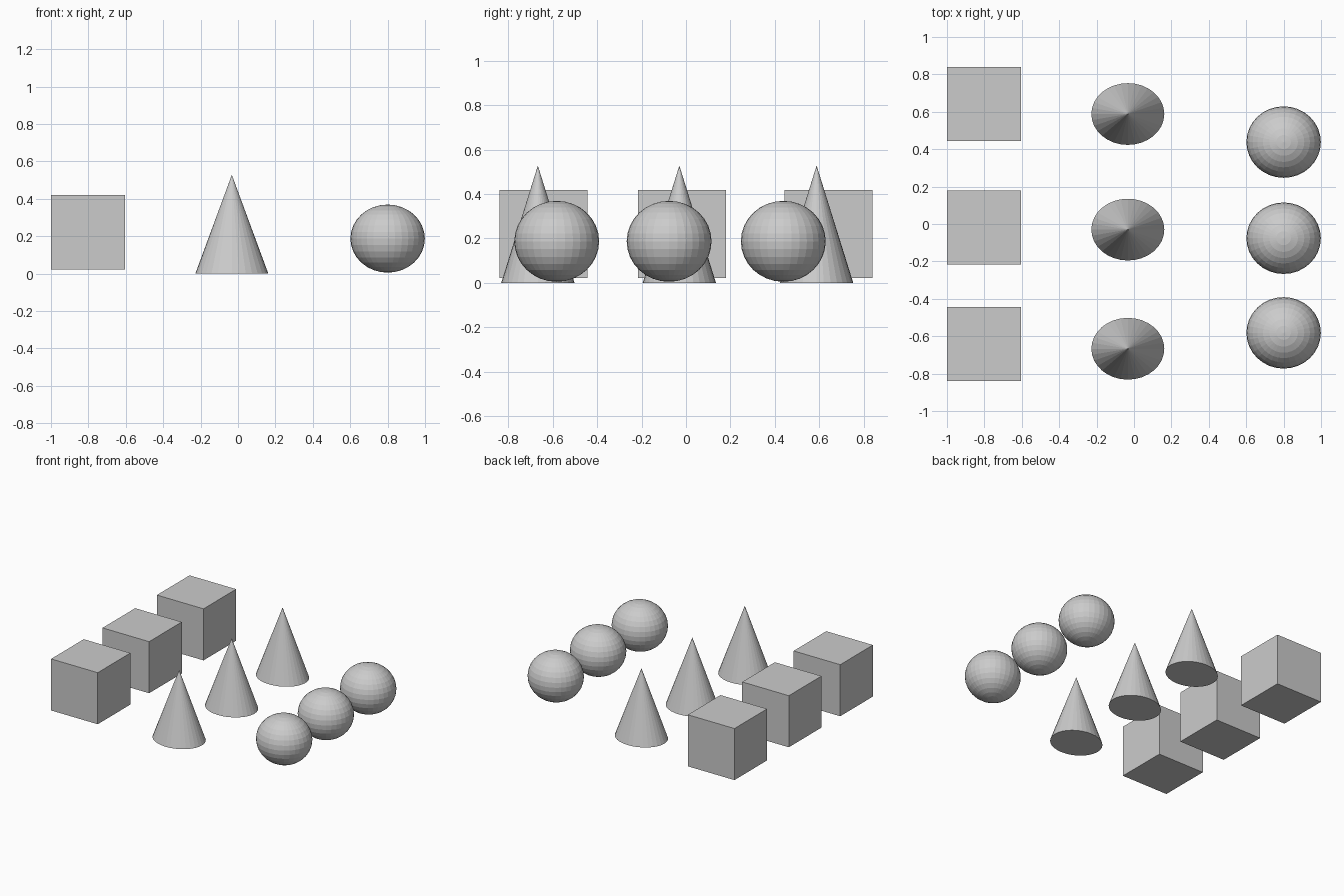
import bpy

if "Cube" in bpy.data.objects:
    bpy.data.objects.remove(bpy.data.objects["Cube"])

# Row positions along y for each kind of block
CUBE_Y = (-0.642, -0.018, 0.642)
CONE_Y = (-0.667, -0.030, 0.588)
BALL_Y = (-0.582, -0.076, 0.438)


def place(name, index, scale):
    """Name and stretch the newest primitive."""
    ob = bpy.context.object
    ob.name = f"{name}_{index + 1}"
    ob.scale = scale
    return ob


# Left row: cubes floating just above the ground
for i, y in enumerate(CUBE_Y):
    bpy.ops.mesh.primitive_cube_add(size=0.396, location=(-0.802, y, 0.221))
    place("cube", i, (1, 1, 1))

# Middle row: cones with an oval base
for i, y in enumerate(CONE_Y):
    bpy.ops.mesh.primitive_cone_add(vertices=32, radius1=1, radius2=0, depth=1,
                                    location=(-0.033, y, 0.264))
    place("cone", i, (0.195, 0.165, 0.528))

# Right row: slightly flattened faceted balls
for i, y in enumerate(BALL_Y):
    bpy.ops.mesh.primitive_uv_sphere_add(segments=32, ring_count=16, radius=1,
                                         location=(0.8, y, 0.187))
    place("ball", i, (0.199, 0.191, 0.182))
